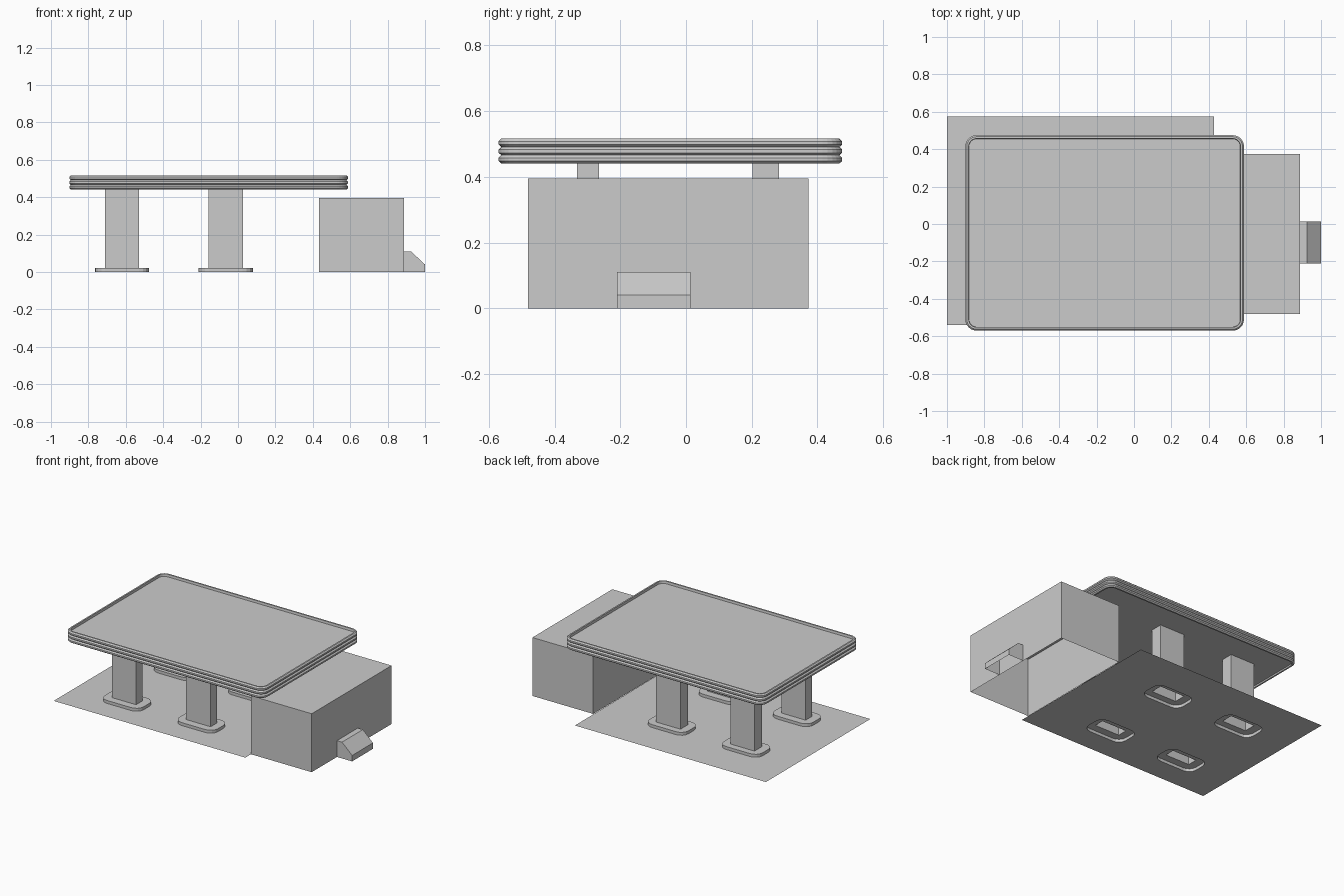
import bpy, bmesh, math

if "Cube" in bpy.data.objects:
    bpy.data.objects.remove(bpy.data.objects["Cube"])


def finish(name, bm):
    bmesh.ops.recalc_face_normals(bm, faces=bm.faces)
    me = bpy.data.meshes.new(name)
    bm.to_mesh(me)
    bm.free()
    ob = bpy.data.objects.new(name, me)
    bpy.context.collection.objects.link(ob)
    return ob


def rounded_rect(x0, x1, y0, y1, r, seg):
    """Counter-clockwise outline; r = 0 gives plain corners."""
    if r <= 0:
        return [(x0, y0), (x1, y0), (x1, y1), (x0, y1)]
    pts = []
    for k, (cx, cy) in enumerate([(x1 - r, y1 - r), (x0 + r, y1 - r),
                                  (x0 + r, y0 + r), (x1 - r, y0 + r)]):
        for i in range(seg + 1):
            a = math.pi / 2 * (k + i / seg)
            pts.append((cx + r * math.cos(a), cy + r * math.sin(a)))
    return pts


def ring(bm, pts, z):
    return [bm.verts.new((x, y, z)) for x, y in pts]


def skin(bm, a, b):
    n = len(a)
    for i in range(n):
        bm.faces.new((a[i], a[(i + 1) % n], b[(i + 1) % n], b[i]))


def fill_with_holes(bm, loops):
    """Flat fill between an outer loop and hole loops."""
    edges = []
    for lp in loops:
        for i in range(len(lp)):
            pair = (lp[i], lp[(i + 1) % len(lp)])
            edges.append(bm.edges.get(pair) or bm.edges.new(pair))
    res = bmesh.ops.triangle_fill(bm, edges=edges, use_beauty=True, normal=(0, 0, 1))
    faces = [g for g in res["geom"] if isinstance(g, bmesh.types.BMFace)]
    inner = [e for f in faces for e in f.edges if e not in edges]
    return faces, inner


# Layout of the four pillars: x range, y range
PILLAR_X = [(-0.71, -0.53), (-0.157, 0.027)]
PILLAR_Y = [(-0.331, -0.264), (0.203, 0.283)]
PAD_Z, DECK_Z = 0.02, 0.45
SPOTS = [(px, py) for px in PILLAR_X for py in PILLAR_Y]


def pad_outline(px, py):
    cx, cy = sum(px) / 2, sum(py) / 2
    return rounded_rect(cx - 0.145, cx + 0.145, cy - 0.085, cy + 0.085, 0.055, 4)


# Forecourt slab, open under each pad
bm = bmesh.new()
outer = ring(bm, [(-1, -0.54), (0.433, -0.54), (0.428, 0.575), (-1, 0.575)], 0)
fill_with_holes(bm, [outer] + [ring(bm, pad_outline(*s), 0) for s in SPOTS])
finish("forecourt", bm)

# Raised pads and hollow pillars
for i, (px, py) in enumerate(SPOTS):
    bm = bmesh.new()
    low = ring(bm, pad_outline(px, py), 0)
    high = ring(bm, pad_outline(px, py), PAD_Z)
    skin(bm, low, high)
    fill_with_holes(bm, [high, ring(bm, rounded_rect(*px, *py, 0, 0), PAD_Z)])
    finish(f"pad_{i + 1}", bm)

    bm = bmesh.new()
    rect = rounded_rect(*px, *py, 0, 0)
    skin(bm, ring(bm, rect, PAD_Z), ring(bm, rect, DECK_Z))
    finish(f"pillar_{i + 1}", bm)

# Canopy: three bulging bands around a recessed deck (inset, z)
profile = [(0.02, DECK_Z), (0.018, 0.441)]
for k in range(3):
    z = 0.441 + 0.025 * k
    profile += [(0.008, z), (0.0, z + 0.007), (0.0, z + 0.017)]
profile += [(0.008, 0.516), (0.018, 0.516), (0.02, 0.5)]
bm = bmesh.new()
rings = [ring(bm, rounded_rect(-0.902 + d, 0.588 - d, -0.57 + d, 0.475 - d, 0.06 - d, 6), z)
         for d, z in profile]
for a, b in zip(rings, rings[1:]):
    skin(bm, a, b)
bm.faces.new(rings[0])
bm.faces.new(rings[-1])
finish("canopy", bm)

# Kiosk building, open underneath
bm = bmesh.new()
walls = rounded_rect(0.433, 0.887, -0.48, 0.373, 0, 0)
roof = ring(bm, walls, 0.395)
skin(bm, ring(bm, walls, 0), roof)
bm.faces.new(roof)
finish("kiosk", bm)

# Sloped box at the kiosk side, open underneath and at the wall
bm = bmesh.new()
side = [(0.887, 0), (1.0, 0), (1.0, 0.04), (0.925, 0.11), (0.887, 0.11)]
a, b = [[bm.verts.new((x, y, z)) for x, z in side] for y in (-0.21, 0.013)]
for i in (1, 2, 3):
    bm.faces.new((a[i], a[i + 1], b[i + 1], b[i]))
bm.faces.new(a)
bm.faces.new(b)
finish("sloped_box", bm)
